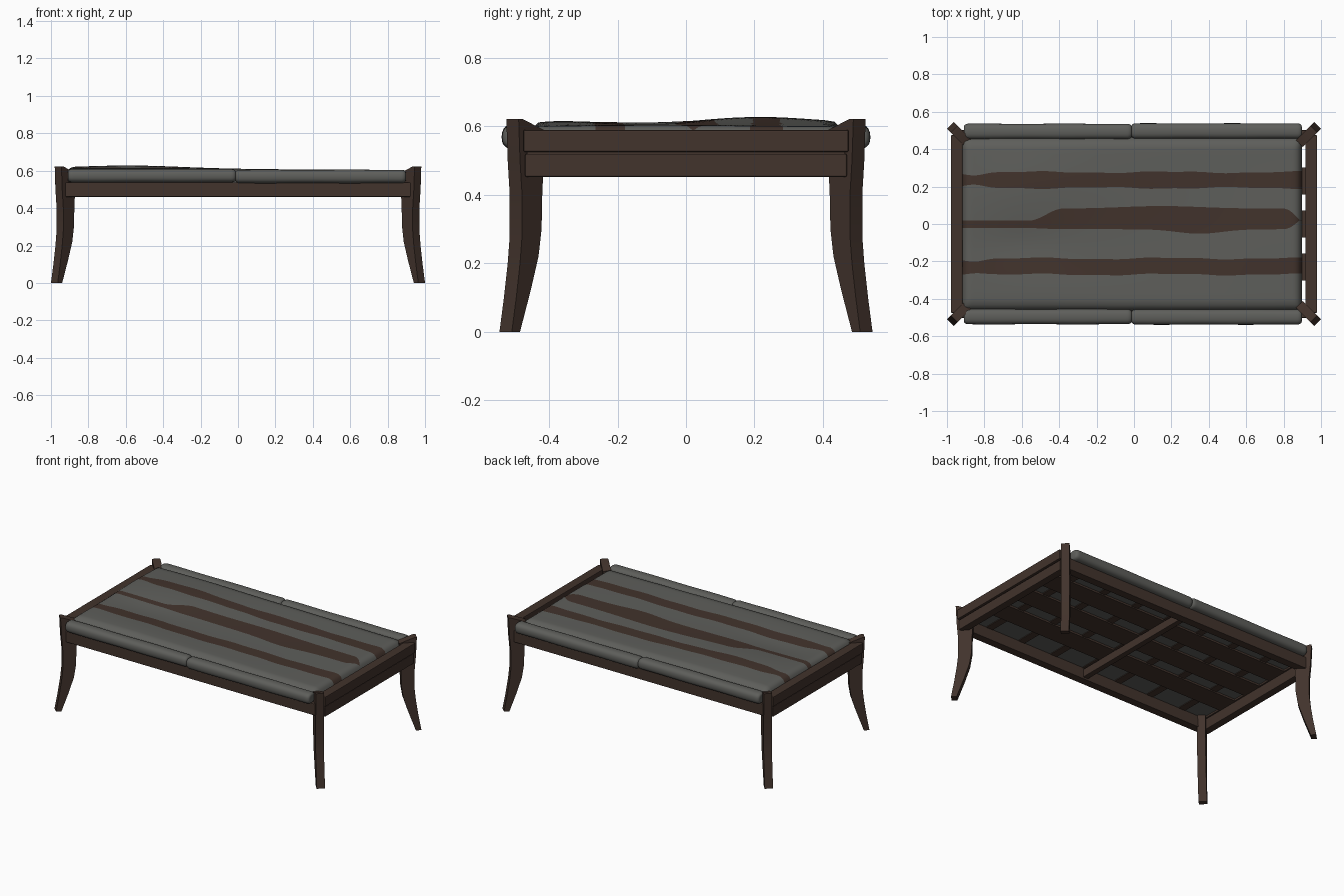
import bpy, bmesh, math
from mathutils import Matrix, Vector

if "Cube" in bpy.data.objects:
    bpy.data.objects.remove(bpy.data.objects["Cube"], do_unlink=True)


def material(name, rgb):
    m = bpy.data.materials.new(name)
    m.use_nodes = True
    m.diffuse_color = (*rgb, 1)
    m.node_tree.nodes["Principled BSDF"].inputs["Base Color"].default_value = (*rgb, 1)
    return m


WOOD = material("dark walnut", (0.054, 0.033, 0.025))
CLOTH = material("grey fabric", (0.112, 0.113, 0.104))


def finish(bm, name, mats, smooth=None, bevel=0):
    bmesh.ops.recalc_face_normals(bm, faces=bm.faces[:])
    me = bpy.data.meshes.new(name)
    bm.to_mesh(me)
    bm.free()
    ob = bpy.data.objects.new(name, me)
    bpy.context.collection.objects.link(ob)
    for m in mats:
        me.materials.append(m)
    if bevel:
        mod = ob.modifiers.new("soft edges", "BEVEL")
        mod.width, mod.segments = bevel, 2
    if smooth:
        bpy.ops.object.select_all(action="DESELECT")
        ob.select_set(True)
        bpy.context.view_layer.objects.active = ob
        bpy.ops.object.shade_smooth_by_angle(angle=math.radians(smooth))


def box(name, x, y, z, bevel=0.004):
    bm = bmesh.new()
    size = [b - a for a, b in (x, y, z)]
    mid = Vector([(a + b) / 2 for a, b in (x, y, z)])
    bmesh.ops.create_cube(bm, size=1, matrix=Matrix.Translation(mid) @ Matrix.Diagonal((*size, 1)))
    finish(bm, name, [WOOD], bevel=bevel)


# Sabre leg: side profile (reach along the diagonal, height), set at 45 degrees
OUTER = [(0.527, 0), (0.514, 0.1), (0.503, 0.2), (0.497, 0.28), (0.497, 0.4), (0.503, 0.5), (0.507, 0.622)]
INNER = [(0.496, 0.622), (0.43, 0.588), (0.438, 0.4), (0.44, 0.3), (0.449, 0.22), (0.472, 0.12), (0.503, 0)]


def leg(name, sx, sy):
    bm = bmesh.new()
    sides = []
    for half in (-0.018, 0.018):
        sides.append([bm.verts.new((sx * (0.455 + t + half), sy * (t - half), z))
                      for t, z in OUTER + INNER])
    a, b = sides
    bm.faces.new(a)
    bm.faces.new(b[::-1])
    n = len(a)
    for i in range(n):
        bm.faces.new((a[i], b[i], b[(i + 1) % n], a[(i + 1) % n]))
    finish(bm, name, [WOOD], smooth=30)


for sx, lr in ((-1, "right"), (1, "left")):
    for sy, fb in ((-1, "front"), (1, "back")):
        leg(f"{fb}_{lr}_leg", sx, sy)

# Frame rails, with a thin recessed strip closing the gap at each end
for s, fb in ((-1, "front"), (1, "back")):
    y = sorted((s * 0.448, s * 0.502))
    box(f"{fb}_rail", (-0.925, 0.925), y, (0.46, 0.537))
for s, lr in ((-1, "right"), (1, "left")):
    box(f"{lr}_upper_end_rail", sorted((s * 0.917, s * 0.979)), (-0.475, 0.475), (0.526, 0.59))
    box(f"{lr}_lower_end_rail", sorted((s * 0.922, s * 0.972)), (-0.47, 0.47), (0.453, 0.52))
    box(f"{lr}_end_strip", sorted((s * 0.926, s * 0.962)), (-0.465, 0.465), (0.51, 0.535), 0.002)

# Slats and cross pieces under the cushion
for i, y in enumerate((-0.23, 0, 0.23)):
    box(f"slat_{i + 1}", (-0.925, 0.925), (y - 0.073, y + 0.073), (0.525, 0.545), 0.002)
for i in range(7):
    x = -0.75 + 0.25 * i
    box(f"cross_strip_{i + 1}", (x - 0.025, x + 0.025), (-0.457, 0.457), (0.533, 0.546), 0.002)
box("centre_crossbar", (-0.019, 0.019), (-0.456, 0.456), (0.472, 0.526))


# Seat cushion: rows follow the wavy edges of three painted stripes
def ramp(x, a, b):
    t = min(1, max(0, (x - a) / (b - a)))
    return t * t * (3 - 2 * t)


def row_anchors(x):
    wob = 0.004 * math.sin(9 * x) + 0.002 * math.sin(23 * x)
    grow = ramp(x, -0.56, -0.38)
    close = math.sqrt(max(0, 1 - ramp(x, 0.8, 0.885)))
    lo = -0.022 - 0.006 * grow - 0.024 * math.exp(-((x - 0.35) / 0.17) ** 2)
    hi = 0.018 + 0.064 * grow + 0.014 * math.exp(-((x - 0.15) / 0.3) ** 2)
    thin = 0.012 * math.exp(-((x + 0.85) / 0.07) ** 2)
    return [-0.465, -0.27 + wob + thin, -0.184 + wob - thin,
            0.02 + (lo - 0.02) * close, 0.021 + (hi - 0.021) * close,
            0.193 - wob + thin, 0.277 + wob - thin, 0.465]


def edge_drop(d):
    u = min(1, max(0, 1 - d / 0.05))
    return 0.05 * (1 - math.sqrt(1 - u * u))


def bump(x, y, cx, cy, rx, ry):
    return math.exp(-((x - cx) / rx) ** 2 - ((y - cy) / ry) ** 2)


X0, X1, Y1 = -0.922, 0.899, 0.465


def top_height(x, y):
    z = 0.607 - 0.005 * x + 0.002 * math.sin(7 * y - 1) * math.cos(3 * x)
    z += 0.018 * bump(x, y, -0.58, 0.22, 0.4, 0.22) + 0.006 * bump(x, y, -0.5, -0.36, 0.5, 0.12)
    z -= 0.008 * bump(x, y, -0.6, -0.1, 0.25, 0.11)
    return z - max(edge_drop(min(x - X0, X1 - x)), 0.7 * edge_drop(Y1 - abs(y)))


def cushion():
    bm = bmesh.new()
    cols, sub = 96, 6
    top, under = [], []
    for i in range(cols + 1):
        u = i / cols
        u -= 0.05 * math.sin(2 * math.pi * u)
        x = X0 + (X1 - X0) * u
        a = row_anchors(x)
        ys = [a[k] + (a[k + 1] - a[k]) * j / sub for k in range(7) for j in range(sub)] + [a[-1]]
        top.append([bm.verts.new((x, y, top_height(x, y))) for y in ys])
        under.append([bm.verts.new((x, y, 0.538)) for y in ys])
    rows = len(top[0])
    for grid in (top, under):
        for i in range(cols):
            for j in range(rows - 1):
                f = bm.faces.new((grid[i][j], grid[i + 1][j], grid[i + 1][j + 1], grid[i][j + 1]))
                f.material_index = int(grid is top and (j // sub) % 2 == 1)
    for i in range(cols):
        for j in (0, rows - 1):
            bm.faces.new((top[i][j], top[i + 1][j], under[i + 1][j], under[i][j]))
    for j in range(rows - 1):
        for i in (0, cols):
            bm.faces.new((top[i][j], top[i][j + 1], under[i][j + 1], under[i][j]))
    finish(bm, "seat_cushion", [CLOTH, WOOD], smooth=50)


cushion()


# Long rolled edges, two per side, meeting in the middle
def bolster(name, x0, x1, y, z):
    bm = bmesh.new()
    n, steps, rings = 24, 40, []
    for i in range(steps + 1):
        t = i / steps
        x = x0 + (x1 - x0) * (t - 0.9 * math.sin(2 * math.pi * t) / (2 * math.pi))
        u = min(1, max(0, 1 - min(x - x0, x1 - x) / 0.025))
        r = 0.6 + 0.4 * math.sqrt(1 - u * u) + 0.02 * math.sin(14 * x + y)
        ring = []
        for k in range(n):
            a = 2 * math.pi * k / n
            c, s = math.cos(a), math.sin(a)
            ring.append(bm.verts.new((x, y + 0.041 * r * math.copysign(abs(c) ** 0.8, c),
                                      z + 0.036 * r * math.copysign(abs(s) ** 0.8, s))))
        rings.append(ring)
    for a, b in zip(rings, rings[1:]):
        for k in range(n):
            bm.faces.new((a[k], b[k], b[(k + 1) % n], a[(k + 1) % n]))
    bm.faces.new(rings[0])
    bm.faces.new(rings[-1])
    finish(bm, name, [CLOTH], smooth=50)


for s, fb in ((-1, "front"), (1, "back")):
    bolster(f"{fb}_right_bolster", -0.91, -0.012, s * 0.495, 0.573)
    bolster(f"{fb}_left_bolster", -0.014, 0.897, s * 0.497, 0.569)
